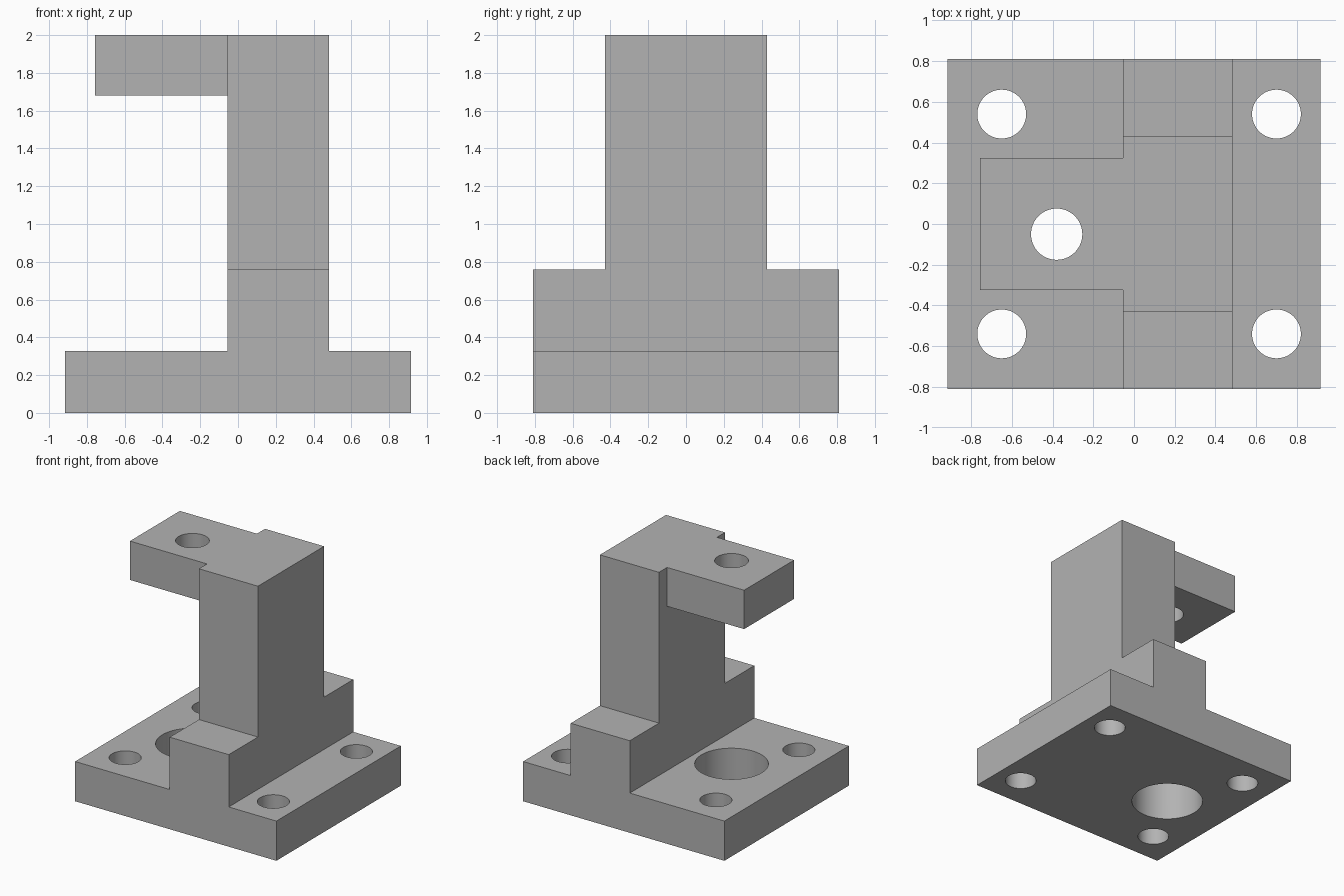
import bpy
import bmesh
from mathutils import Matrix, Vector

if "Cube" in bpy.data.objects:
    bpy.data.objects.remove(bpy.data.objects["Cube"], do_unlink=True)

# Main dimensions
BASE_X, BASE_Y, BASE_TOP = 0.917, 0.81, 0.327
WALL_L, WALL_R, RIB_TOP = -0.055, 0.483, 0.758
POST_Y, TOP = 0.43, 2.0
ARM_END, ARM_Y, ARM_BOTTOM = -0.757, 0.325, 1.68
BORE = (-0.38, -0.05)

grey = bpy.data.materials.new("plain grey")
grey.use_nodes = True
colour = (0.45, 0.45, 0.45, 1)
grey.diffuse_color = colour
grey.node_tree.nodes["Principled BSDF"].inputs["Base Color"].default_value = colour


def make_object(name, bm):
    bmesh.ops.recalc_face_normals(bm, faces=bm.faces)
    mesh = bpy.data.meshes.new(name)
    bm.to_mesh(mesh)
    bm.free()
    mesh.materials.append(grey)
    obj = bpy.data.objects.new(name, mesh)
    bpy.context.collection.objects.link(obj)
    return obj


def extrude_profile(name, points, half_depth):
    """Extrude an x-z outline symmetrically along y."""
    bm = bmesh.new()
    face = bm.faces.new([bm.verts.new((x, -half_depth, z)) for x, z in points])
    new = bmesh.ops.extrude_face_region(bm, geom=[face])["geom"]
    verts = [v for v in new if isinstance(v, bmesh.types.BMVert)]
    bmesh.ops.translate(bm, verts=verts, vec=(0, 2 * half_depth, 0))
    return make_object(name, bm)


def block(name, x0, x1, z0, z1, half_depth):
    return extrude_profile(name, [(x0, z0), (x1, z0), (x1, z1), (x0, z1)], half_depth)


def drill(name, x, y, z0, z1, radius):
    bm = bmesh.new()
    bmesh.ops.create_cone(bm, cap_ends=True, segments=64, radius1=radius,
                          radius2=radius, depth=z1 - z0,
                          matrix=Matrix.Translation(Vector((x, y, (z0 + z1) / 2))))
    return make_object(name, bm)


def combine(target, tool, operation):
    mod = target.modifiers.new(tool.name, 'BOOLEAN')
    mod.operation, mod.solver, mod.object = operation, 'EXACT', tool
    bpy.context.view_layer.update()
    bpy.ops.object.modifier_apply(modifier=mod.name)
    bpy.data.objects.remove(tool, do_unlink=True)


# Base plate and full-depth rib as one profile
bracket = extrude_profile("bracket", [
    (-BASE_X, 0), (BASE_X, 0), (BASE_X, BASE_TOP), (WALL_R, BASE_TOP),
    (WALL_R, RIB_TOP), (WALL_L, RIB_TOP), (WALL_L, BASE_TOP),
    (-BASE_X, BASE_TOP)], BASE_Y)
bpy.ops.object.select_all(action='DESELECT')
bpy.context.view_layer.objects.active = bracket
bracket.select_set(True)

# Upright post and overhanging arm
combine(bracket, block("post", WALL_L, WALL_R, RIB_TOP - 0.1, TOP, POST_Y), 'UNION')
combine(bracket, block("arm", ARM_END, WALL_L + 0.1, ARM_BOTTOM, TOP, ARM_Y), 'UNION')

# Four mounting holes
for x in (-0.65, 0.70):
    for y in (-0.54, 0.54):
        combine(bracket, drill("mounting_hole", x, y, -0.1, 0.5, 0.12), 'DIFFERENCE')

# Large base bore in line with the arm hole
combine(bracket, drill("base_bore", *BORE, -0.1, 0.5, 0.275), 'DIFFERENCE')
combine(bracket, drill("arm_hole", *BORE, 1.5, 2.1, 0.126), 'DIFFERENCE')

bpy.ops.object.shade_smooth_by_angle()
